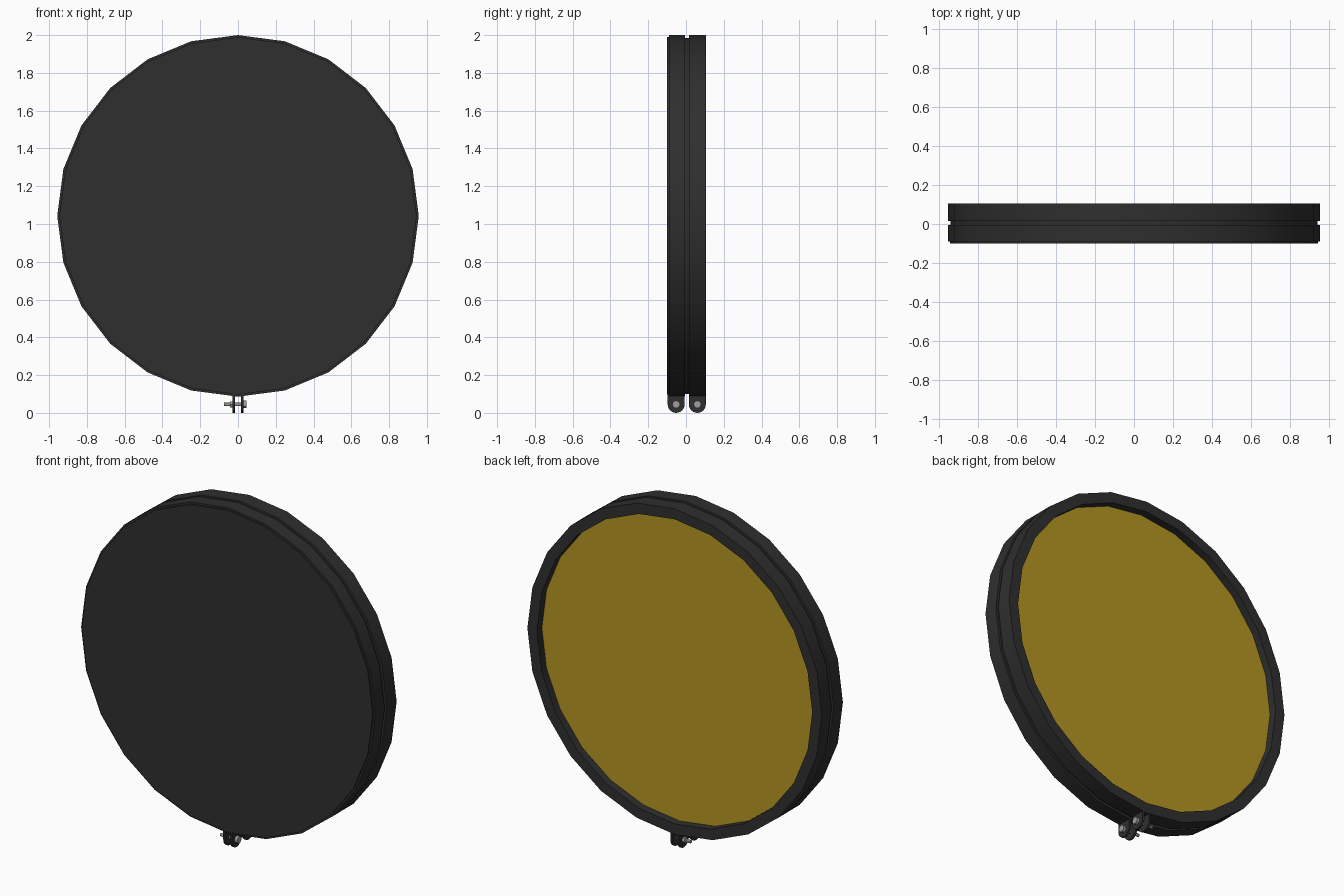
import bpy, bmesh, math
from mathutils import Matrix, Vector

cube = bpy.data.objects.get("Cube")
if cube:
    bpy.data.objects.remove(cube, do_unlink=True)

SIDES, R, CZ = 24, 0.957, 1.043


def material(name, rgb):
    m = bpy.data.materials.new(name)
    m.use_nodes = True
    m.diffuse_color = (*rgb, 1)
    m.node_tree.nodes["Principled BSDF"].inputs["Base Color"].default_value = (*rgb, 1)
    return m


black = material("matte black", (0.028, 0.028, 0.028))
gold = material("gold", (0.46, 0.3, 0.016))
steel = material("steel", (0.35, 0.35, 0.35))


def finish(bm, name, mat):
    bmesh.ops.recalc_face_normals(bm, faces=bm.faces)
    me = bpy.data.meshes.new(name)
    bm.to_mesh(me)
    bm.free()
    ob = bpy.data.objects.new(name, me)
    bpy.context.collection.objects.link(ob)
    me.materials.append(mat)
    bpy.ops.object.select_all(action="DESELECT")
    ob.select_set(True)
    bpy.context.view_layer.objects.active = ob
    bpy.ops.object.shade_smooth_by_angle(angle=math.radians(30))
    return ob


def lathe(name, profile, mat):
    """Closed (radius, y) profile turned about the horizontal y axis."""
    bm = bmesh.new()
    rings = []
    for i in range(SIDES):
        a = math.tau * i / SIDES
        rings.append([bm.verts.new((r * math.sin(a), y, CZ + r * math.cos(a)))
                      for r, y in profile])
    n = len(profile)
    for i in range(SIDES):
        p, q = rings[i], rings[(i + 1) % SIDES]
        for j in range(n):
            k = (j + 1) % n
            bm.faces.new((p[j], p[k], q[k], q[j]))
    return finish(bm, name, mat)


def disc(name, radius, y, depth, mat):
    bm = bmesh.new()
    bmesh.ops.create_cone(bm, cap_ends=True, segments=SIDES, radius1=radius,
                          radius2=radius, depth=depth)
    bmesh.ops.transform(bm, verts=bm.verts, matrix=Matrix.Translation((0, y, CZ))
                        @ Matrix.Rotation(math.pi / 2, 4, "X"))
    return finish(bm, name, mat)


def rod(name, x0, x1, y, z, radius, sides, mat):
    bm = bmesh.new()
    bmesh.ops.create_cone(bm, cap_ends=True, segments=sides, radius1=radius,
                          radius2=radius, depth=x1 - x0)
    bmesh.ops.transform(bm, verts=bm.verts,
                        matrix=Matrix.Translation(((x0 + x1) / 2, y, z))
                        @ Matrix.Rotation(math.pi / 2, 4, "Y"))
    return finish(bm, name, mat)


def lug(name, x, y, mat):
    """Upright plate with a rounded lower end."""
    w, t, z = 0.045, 0.006, 0.045
    outline = [(w, 0.1)]
    outline += [(w * math.cos(a), z - w * math.sin(a))
                for a in (math.pi * i / 12 for i in range(13))]
    outline.append((-w, 0.1))
    bm = bmesh.new()
    face = bm.faces.new([bm.verts.new((x - t, y + u, v)) for u, v in outline])
    ext = bmesh.ops.extrude_face_region(bm, geom=[face])
    moved = [g for g in ext["geom"] if isinstance(g, bmesh.types.BMVert)]
    bmesh.ops.translate(bm, verts=moved, vec=Vector((2 * t, 0, 0)))
    return finish(bm, name, mat)


# Two clamp bands around a slimmer core
INNER = 0.895
lathe("front_band", [(INNER, -0.09), (R, -0.09), (R, -0.005), (INNER, -0.005)], black)
lathe("back_band", [(INNER, 0.015), (R, 0.015), (R, 0.106), (INNER, 0.106)], black)
lathe("core_ring", [(INNER, -0.03), (R - 0.014, -0.03), (R - 0.014, 0.04), (INNER, 0.04)], black)

# Front cover and recessed back panel
disc("front_cover", R - 0.011, -0.09, 0.02, black)
disc("back_panel", INNER + 0.005, 0.05, 0.02, gold)

# Clamp lugs and bolts, one set under each band
for label, y in (("front", -0.052), ("back", 0.06)):
    for side, x in (("right", -0.022), ("left", 0.022)):
        lug(f"{label}_lug_{side}", x, y, black)
    rod(f"{label}_bolt_shaft", -0.075, 0.03, y, 0.045, 0.009, 12, steel)
    rod(f"{label}_bolt_head", 0.028, 0.045, y, 0.045, 0.02, 12, steel)
    rod(f"{label}_bolt_nut", -0.042, -0.028, y, 0.045, 0.018, 6, steel)
